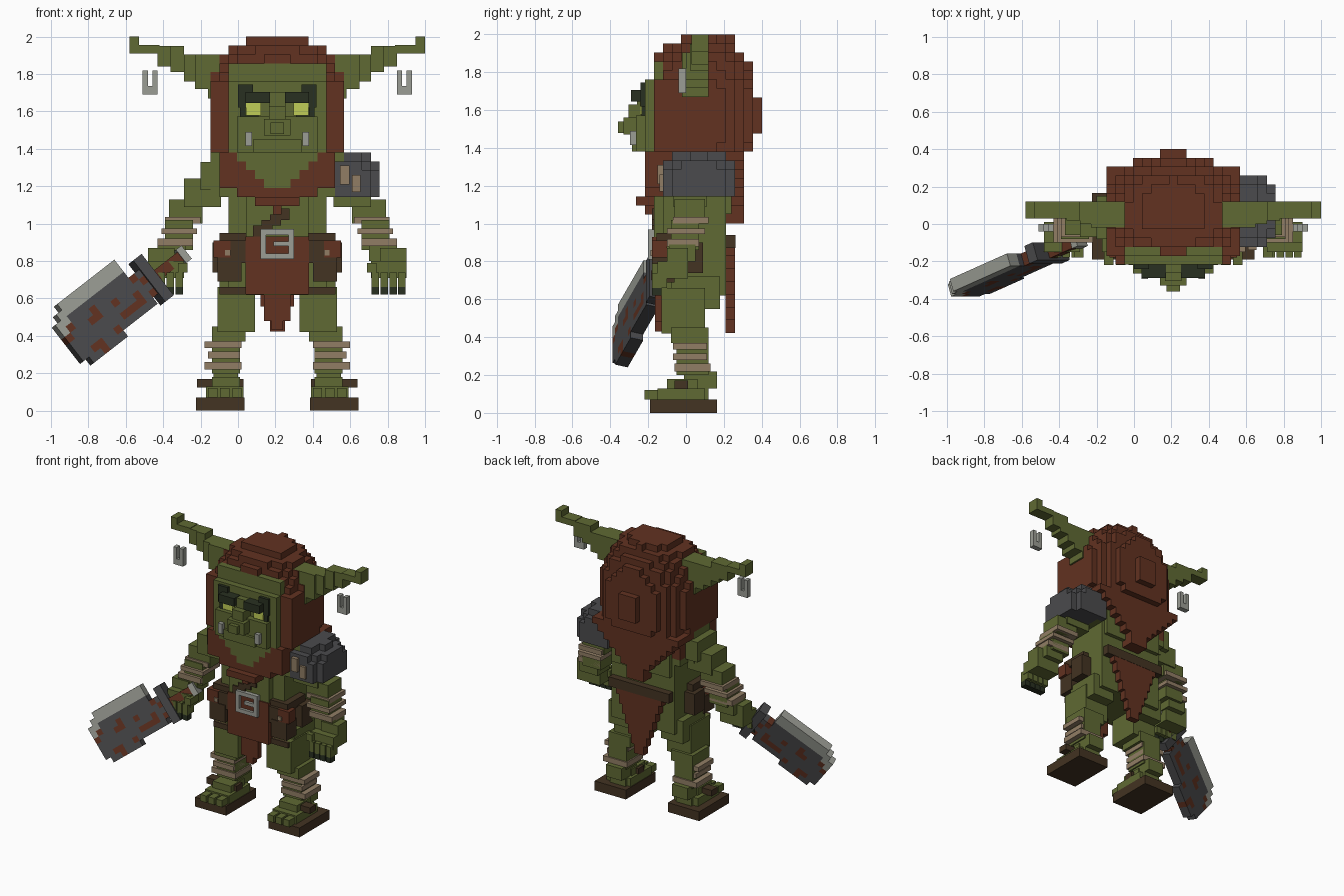
import bpy, bmesh, random
from math import floor
from mathutils import Vector, Matrix

random.seed(4)
start_cube = bpy.data.objects.get("Cube")
if start_cube:
    bpy.data.objects.remove(start_cube, do_unlink=True)

CELL = 2 / 42          # edge of one block
CX = 0.21              # x of the body's plane of symmetry
FACE_Y = -0.17         # front plane of the hair
CORNERS = [(0, 0, 0), (1, 0, 0), (1, 1, 0), (0, 1, 0), (0, 0, 1), (1, 0, 1), (1, 1, 1), (0, 1, 1)]
SIDES = {(0, 0, -1): (0, 3, 2, 1), (0, 0, 1): (4, 5, 6, 7), (0, -1, 0): (0, 1, 5, 4),
         (0, 1, 0): (2, 3, 7, 6), (-1, 0, 0): (0, 4, 7, 3), (1, 0, 0): (1, 2, 6, 5)}


def material(name, *rgb):
    mat = bpy.data.materials.new(name)
    mat.use_nodes = True
    mat.diffuse_color = (*rgb, 1)
    mat.node_tree.nodes["Principled BSDF"].inputs["Base Color"].default_value = (*rgb, 1)
    return mat


green = material("green skin", .115, .142, .033)
red = material("red brown hair", .122, .032, .015)
brown = material("dark brown leather", .056, .033, .016)
tan = material("tan wraps", .285, .207, .13)
iron = material("dark iron", .07, .07, .074)
steel = material("pale steel", .33, .34, .3)
yellow = material("yellow eyes", .53, .61, .095)
black = material("dark brow", .022, .03, .015)


def finish(name, bm, mats, matrix):
    mesh = bpy.data.meshes.new(name)
    bm.to_mesh(mesh)
    bm.free()
    for mat in mats:
        mesh.materials.append(mat)
    obj = bpy.data.objects.new(name, mesh)
    obj.matrix_world = matrix
    bpy.context.collection.objects.link(obj)


def boxes(name, mat, rows, mirror=False, matrix=Matrix.Translation((CX, 0, 0))):
    """Boxes given as x0, x1, y0, y1, z0, z1 from the body's centre plane."""
    bm = bmesh.new()
    for x0, x1, y0, y1, z0, z1 in rows:
        for side in ((1, -1) if mirror else (1,)):
            middle = Matrix.Translation((side * (x0 + x1) / 2, (y0 + y1) / 2, (z0 + z1) / 2))
            size = Matrix.Diagonal((x1 - x0, y1 - y0, z1 - z0, 1))
            bmesh.ops.create_cube(bm, size=1, matrix=middle @ size)
    finish(name, bm, [mat], matrix)


def blocks(name, mats, low, high, rule, step=(CELL,) * 3, matrix=Matrix.Translation((CX, 0, 0)),
           origin=(-CELL / 2, FACE_Y, 0)):
    """Fill a grid where rule(x, y, z) gives a material index, keeping only outer faces."""
    filled = {}
    first = [floor((l - o) / s) - 1 for l, o, s in zip(low, origin, step)]
    last = [floor((h - o) / s) + 1 for h, o, s in zip(high, origin, step)]
    for i in range(first[0], last[0] + 1):
        for j in range(first[1], last[1] + 1):
            for k in range(first[2], last[2] + 1):
                point = [o + (c + .5) * s for o, c, s in zip(origin, (i, j, k), step)]
                if all(l < p < h for l, p, h in zip(low, point, high)):
                    slot = rule(*point)
                    if slot is not None:
                        filled[i, j, k] = slot
    bm = bmesh.new()
    for cell, slot in filled.items():
        for direction, loop in SIDES.items():
            if tuple(c + d for c, d in zip(cell, direction)) not in filled:
                verts = [bm.verts.new([o + (c + q) * s for o, c, q, s in zip(origin, cell, CORNERS[n], step)])
                         for n in loop]
                bm.faces.new(verts).material_index = slot
    bmesh.ops.remove_doubles(bm, verts=bm.verts, dist=.0005)
    finish(name, bm, mats, matrix)


# Hair: rounded dome and back, straight sides and a nape that tapers to a point
def jaw(z):
    return .265 if z > 1.42 else max(.03, .265 - (1.42 - z) * .95)


def hair_rule(x, y, z):
    x = abs(x)
    if y < -.1 and 1.2 < z < 1.86 and x < jaw(z):
        return None
    if z < 1.38:
        nape = x < (z - .96) * .85 and .12 < y < .3
        return 0 if nape or (z > 1.2 and x < .32 and y < .2) else None
    if y > .08:
        up = (z - 1.59) / (.45 if z > 1.59 else .6)
        return 0 if (x / .37) ** 2 + ((y - .08) / .305) ** 2 + up ** 2 < 1 else None
    up = max(0, z - 1.6) / .4
    dome = (x / .37) ** 2.5 + ((.08 - y) / .285) ** 2.5 + up ** 2.5 < 1
    return 0 if dome or (up < .4 and x < .36) else None


blocks("hair", [red], (-.4, FACE_Y, .98), (.4, .42, 2), hair_rule)


def beard_rule(x, y, z):
    half = .31 if z > 1.2 else .2 if z > 1.14 else .12 if z > 1.09 else .03
    if (y < -.22 and not 1.09 < z < 1.14) or (z > 1.2 and abs(x) < jaw(z)):
        return None
    return 0 if half > abs(x) else None


blocks("beard", [red], (-.35, -.27, 1.04), (.35, -.1, 1.4), beard_rule)


# Face: a stepped mask with a muzzle, narrowing to the chin
def face_rule(x, y, z):
    muzzle = 1.38 < z < 1.57 and abs(x) < .2
    front = FACE_Y if z > 1.76 else -.27 if muzzle else -.22
    inside = (x / .34) ** 2 + ((z - 1.53) / .42) ** 2 < 1.2
    return 0 if abs(x) < jaw(z) and inside and y > front else None


blocks("face", [green], (-.3, -.32, 1.18), (.3, -.05, 1.87), face_rule)
boxes("nose", green, [(-.07, .07, -.33, -.2, 1.47, 1.56), (-.035, .035, -.36, -.2, 1.48, 1.54),
                      (-.045, .045, -.305, -.2, 1.54, 1.63), (-.045, .045, -.26, -.2, 1.6, 1.7)])
boxes("lower_lip", green, [(-.13, .13, -.285, -.2, 1.38, 1.45)])
boxes("brows", black, [(.13, .21, -.24, -.16, 1.62, 1.745), (.04, .17, -.29, -.2, 1.645, 1.705),
                       (.17, .2, -.235, -.16, 1.56, 1.63), (.1, .17, -.23, -.16, 1.555, 1.577)], True)
boxes("eyes", yellow, [(.088, .167, -.242, -.2, 1.577, 1.65)], True)
boxes("tusks", steel, [(.135, .17, -.295, -.2, 1.415, 1.49)], True)

# Ears and earrings
boxes("ears", green, [(.74, .79, .03, .12, 1.91, 2), (.63, .75, .03, .12, 1.91, 1.955),
                      (.56, .64, .03, .12, 1.84, 1.95), (.5, .57, .02, .12, 1.81, 1.95),
                      (.44, .5, 0, .12, 1.76, 1.905), (.36, .44, -.02, .12, 1.72, 1.905),
                      (.26, .37, -.02, .12, 1.67, 1.905)], True)
boxes("earrings", steel, [(.64, .668, -.04, 0, 1.69, 1.82), (.692, .72, -.04, 0, 1.69, 1.82),
                          (.65, .71, -.04, 0, 1.69, 1.735)], True)


# Torso
def torso_rule(x, y, z):
    half = .34 if z > 1.14 else .28
    return 0 if (abs(x) / half) ** 4 + (abs(y - .035) / .19) ** 4 < 1 else None


blocks("torso", [green], (-.36, -.15, .62), (.36, .24, 1.36), torso_rule)
boxes("shoulder_blades", green, [(.06, .24, .18, .24, 1.05, 1.25)], True)
boxes("chest_strap", brown, [(-.13 + i * .045, -.07 + i * .045, -.18, -.1, .93 + i * .03, .99 + i * .03)
                             for i in range(4)])

# Belt, pouches, buckle and cloths
boxes("belt", brown, [(-.31, .31, -.155, .06, .89, .95), (-.25, .25, .19, .262, .87, .94)])
boxes("hip_trim", brown, [(-.31, .31, -.15, 0, .62, .66)])
boxes("belt_loops", brown, [(.165, .26, -.175, -.05, .79, .91)], True)
boxes("belt_pads", red, [(.25, .34, -.18, -.1, .82, .91)], True)
boxes("pouches", brown, [(.19, .32, -.18, -.06, .69, .82), (.24, .345, -.03, .09, .74, .9)], True)
boxes("belt_rivets", tan, [(.25, .28, -.188, -.17, .83, .86)], True)
boxes("front_cloth", red, [(-.17, .17, -.18, -.1, .62, .93), (-.07, .07, -.165, -.12, .48, .63),
                           (-.03, .03, -.165, -.12, .43, .49)])
boxes("back_cloth", red, [(-.19 + i * .025, .19 - i * .025, .21, .26, .83 - i * .068, .9 - i * .068)
                          for i in range(7)])
boxes("buckle", steel, [(-.09, -.06, -.2, -.17, .81, .97), (.06, .09, -.2, -.17, .81, .97),
                        (-.09, .09, -.2, -.17, .94, .97), (-.09, .09, -.2, -.17, .81, .84),
                        (-.02, .08, -.2, -.17, .88, .905)])

# Arms, hands and wraps
boxes("arms", green, [(.26, .41, -.08, .15, 1.18, 1.33), (.3, .5, -.07, .11, 1.09, 1.24),
                      (.4, .58, -.06, .1, 1, 1.13), (.45, .6, -.08, .07, .86, 1.02),
                      (.49, .64, -.09, .05, .8, .89)], True)
boxes("hands", green, [(.5, .69, -.15, .01, .71, .8), (.55, .69, -.1, .01, .79, .87), (.48, .53, -.18, -.08, .74, .79)]
      + [(.505 + i * .047, .545 + i * .047, -.18, -.1, .66, .74) for i in range(4)], True)
boxes("claws", black, [(.505 + i * .047, .545 + i * .047, -.18, -.13, .62, .665) for i in range(4)], True)
boxes("arm_wraps", tan, [(.41, .6, -.07, .12, 1, 1.035), (.43, .62, -.1, .1, .945, .975),
                         (.45, .64, -.1, .07, .88, .92)], True)


# Shoulder guard on the left arm
def guard_rule(x, y, z):
    shape = (max(0, x - .25) / .32) ** 3 + (abs(y - .07) / .22) ** 3 + (max(0, z - 1.16) / .23) ** 3
    return 0 if shape < 1 else None


blocks("shoulder_guard", [iron], (.27, -.14, 1.14), (.56, .28, 1.4), guard_rule)
boxes("guard_straps", tan, [(.335, .385, -.15, -.05, 1.21, 1.31), (.4, .445, -.14, -.03, 1.17, 1.26)])

# Legs, wraps, feet and sandals
boxes("legs", green, [(.12, .32, -.13, .1, .42, .66), (.13, .31, -.08, .18, .55, .72),
                      (.17, .35, -.08, .12, .37, .45), (.2, .35, -.05, .12, .2, .38),
                      (.21, .34, -.01, .165, .13, .22), (.21, .34, -.02, .12, .06, .14)], True)
boxes("feet", green, [(.18, .38, -.15, .1, .06, .13), (.2, .35, -.1, .06, .12, .18)]
      + [(.19 + i * .065, .24 + i * .065, -.22, -.12, .07, .12) for i in range(3)], True)
boxes("leg_wraps", tan, [(.19, .39, -.07, .11, .335, .37), (.2, .37, -.07, .11, .28, .315),
                         (.19, .39, -.06, .13, .22, .26)], True)
boxes("anklets", brown, [(.18, .43, -.06, .01, .125, .17)], True)
boxes("soles", brown, [(.175, .435, -.19, .165, 0, .07)], True)

# Cleaver: local x runs along the blade, y across it and z through it
along = Vector((-.76, -.34, -.59)).normalized()
across = Vector((-along.z, 0, along.x)).normalized()
through = along.cross(across)
cleaver = Matrix.Translation((-.465, -.155, .7)) @ Matrix((along, across, through)).transposed().to_4x4()


def blade_rule(u, s, t):
    top = -.1 if u < .09 else -.2 + max(0, u - .48) * .8
    bottom = .09 + .17 * u - max(0, u - .5) * .9
    if not top < s < bottom:
        return None
    if u > .09 and s < top + .07:
        return 1
    return 2 if random.random() < .2 else 0


blocks("cleaver_blade", [iron, steel, red], (.02, -.21, -.04), (.61, .22, .04), blade_rule,
       (.041, .041, .07), cleaver, (.025, -.205, -.035))
boxes("cleaver_guard", iron, [(-.03, .03, -.14, .14, -.05, .05)], matrix=cleaver)
boxes("cleaver_grip", red, [(-.21, 0, -.03, .03, -.04, .04)], matrix=cleaver)
boxes("cleaver_pommel", steel, [(-.24, -.2, -.045, .045, -.045, .045)], matrix=cleaver)
